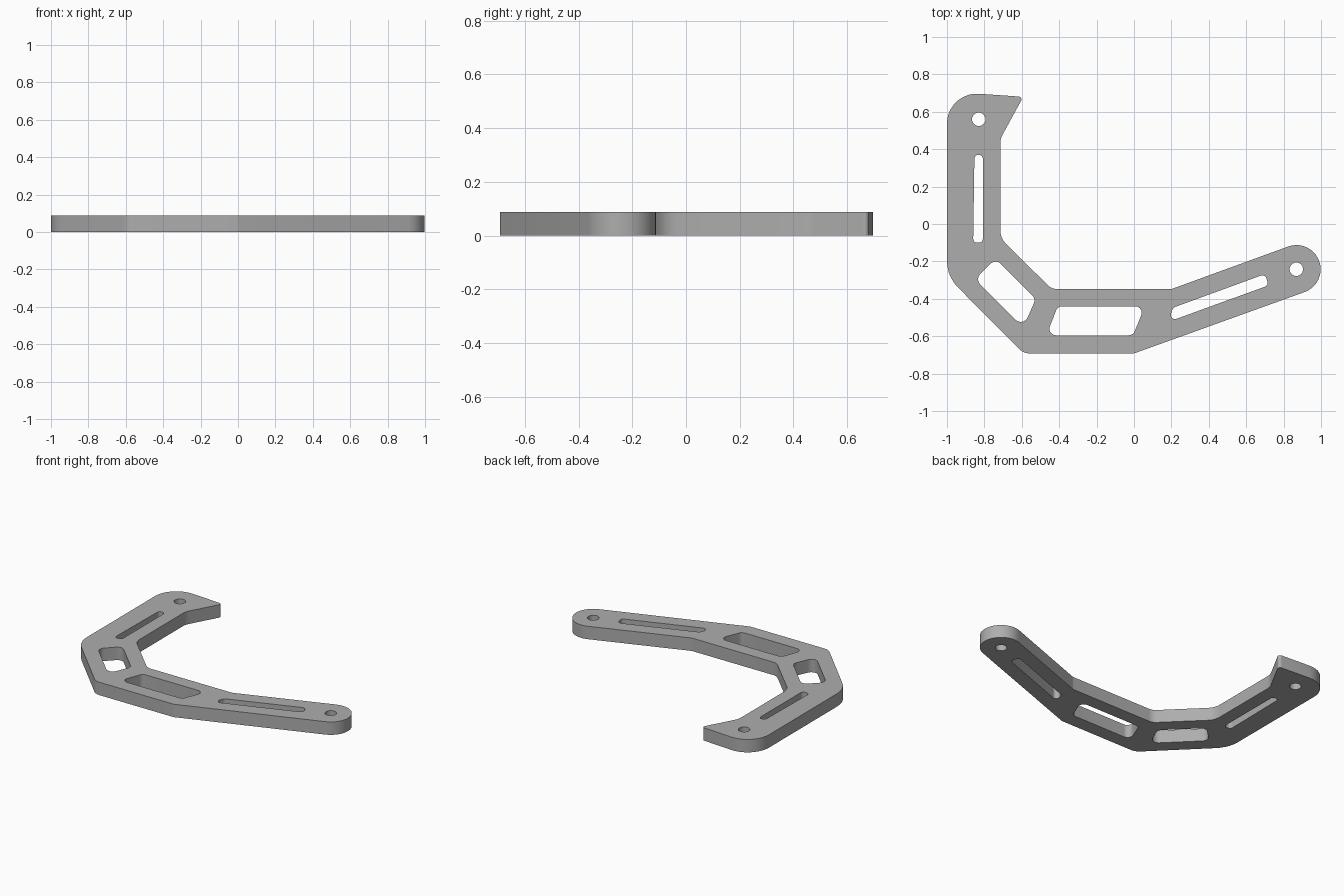
import bpy
import math
from mathutils import Vector

if "Cube" in bpy.data.objects:
    bpy.data.objects.remove(bpy.data.objects["Cube"], do_unlink=True)

THICKNESS = 0.088


def fillet(corners):
    """Round every (x, y, radius) corner of a closed polygon."""
    result = []
    for i, (x, y, radius) in enumerate(corners):
        p = Vector((x, y))
        a = (Vector(corners[i - 1][:2]) - p).normalized()
        b = (Vector(corners[(i + 1) % len(corners)][:2]) - p).normalized()
        half = a.angle(b) / 2
        centre = p + (a + b).normalized() * radius / math.sin(half)
        start = p + a * radius / math.tan(half) - centre
        turn = math.pi - 2 * half
        if a.x * b.y - a.y * b.x > 0:
            turn = -turn
        steps = max(3, round(abs(turn) / math.radians(9)))
        for k in range(steps + 1):
            t = turn * k / steps
            c, s = math.cos(t), math.sin(t)
            result.append(centre + Vector((c * start.x - s * start.y,
                                           s * start.x + c * start.y)))
    return result


def rounded(radius, *points):
    return fillet([(x, y, radius) for x, y in points])


def circle(x, y, radius, sides=32):
    return [Vector((x + radius * math.cos(math.tau * k / sides),
                    y + radius * math.sin(math.tau * k / sides)))
            for k in range(sides)]


# Outer edge of the bent bracket
outline = fillet([
    (-1, -0.28, 0.2), (-0.59, -0.692, 0.08), (0, -0.692, 0.06),
    (1.034, -0.320, 0.129), (0.946, -0.076, 0.129),
    (0.2, -0.348, 0.03), (-0.44, -0.348, 0.07), (-0.715, -0.075, 0.1),
    (-0.715, 0.455, 0.1), (-0.592, 0.68, 0.016), (-1, 0.708, 0.16),
])

# Screw holes, narrow slots and lightening windows
holes = [
    circle(-0.83, 0.56, 0.036),
    circle(0.868, -0.242, 0.036),
    rounded(0.022, (-0.86, -0.1), (-0.808, -0.1), (-0.808, 0.37), (-0.853, 0.37)),
    rounded(0.023, (0.18, -0.524), (0.72, -0.328), (0.7, -0.268), (0.21, -0.447)),
    rounded(0.04, (-0.592, -0.553), (-0.525, -0.4), (-0.74, -0.185), (-0.85, -0.295)),
    rounded(0.035, (-0.468, -0.595), (-0.005, -0.595), (0.058, -0.44), (-0.408, -0.44)),
]

# Filled profile, extruded to the plate thickness
curve = bpy.data.curves.new("bracket_profile", "CURVE")
curve.dimensions = "2D"
curve.fill_mode = "BOTH"
curve.extrude = THICKNESS / 2
for loop in [outline] + holes:
    spline = curve.splines.new("POLY")
    spline.points.add(len(loop) - 1)
    for point, p in zip(spline.points, loop):
        point.co = (p.x, p.y, 0, 1)
    spline.use_cyclic_u = True

bracket = bpy.data.objects.new("bracket_plate", curve)
bpy.context.collection.objects.link(bracket)
bracket.location.z = THICKNESS / 2

# Plain grey material
grey = bpy.data.materials.new("grey")
grey.use_nodes = True
colour = (0.42, 0.42, 0.42, 1)
grey.diffuse_color = colour
grey.node_tree.nodes["Principled BSDF"].inputs["Base Color"].default_value = colour
curve.materials.append(grey)

# Turn into a mesh, smooth the rounded walls and keep the rims sharp
bpy.ops.object.select_all(action="DESELECT")
bracket.select_set(True)
bpy.context.view_layer.objects.active = bracket
bpy.ops.object.convert(target="MESH")
bpy.ops.object.mode_set(mode="EDIT")
bpy.ops.mesh.select_all(action="SELECT")
bpy.ops.mesh.remove_doubles(threshold=0.0001)
bpy.ops.mesh.normals_make_consistent(inside=False)
bpy.ops.object.mode_set(mode="OBJECT")
bpy.ops.object.shade_smooth_by_angle(angle=math.radians(30))
